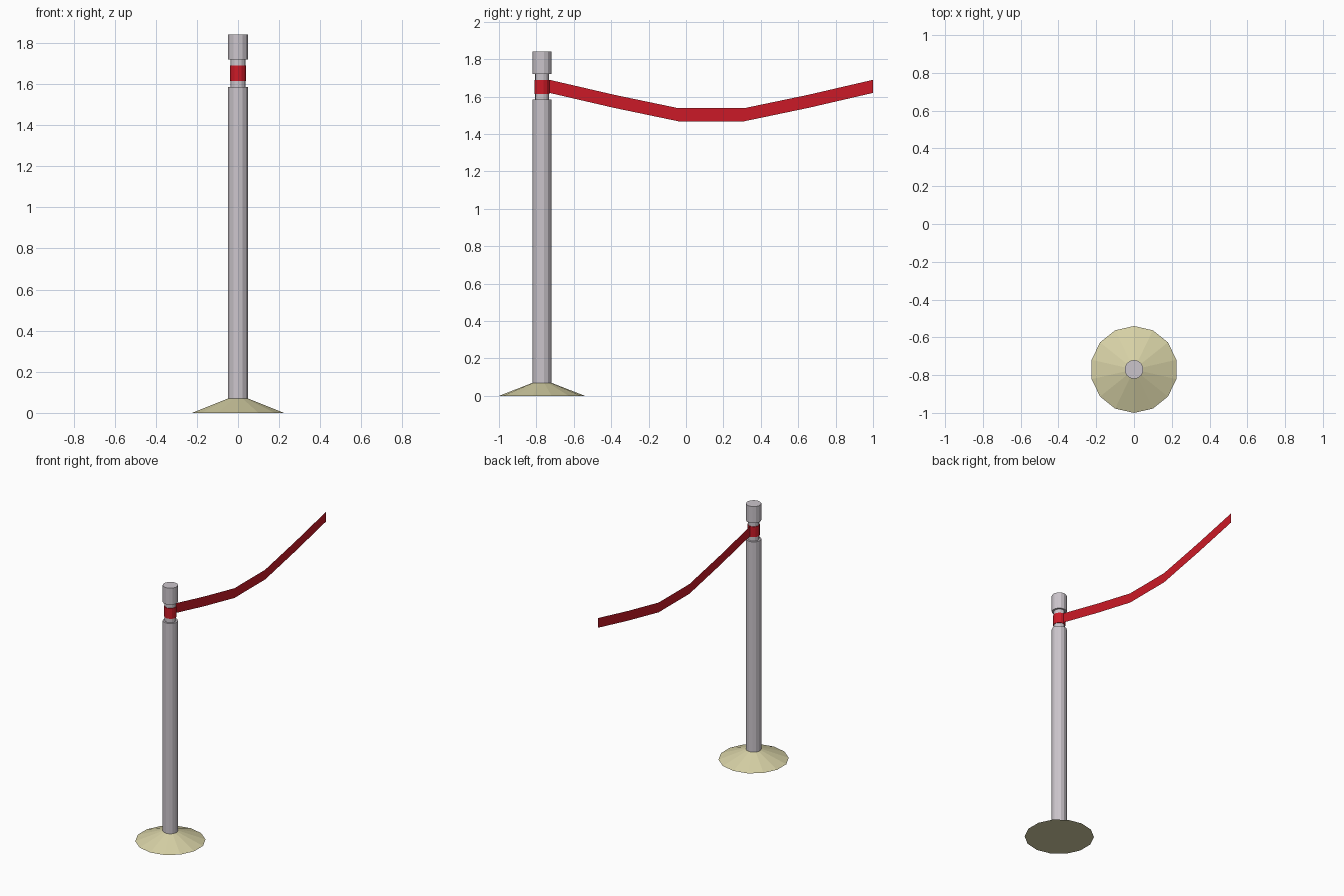
import bpy, bmesh, math

if "Cube" in bpy.data.objects:
    bpy.data.objects.remove(bpy.data.objects["Cube"])

POST_Y = -0.77
SIDES = 14


def material(name, rgb):
    m = bpy.data.materials.new(name)
    m.diffuse_color = (*rgb, 1)
    m.use_nodes = True
    m.node_tree.nodes["Principled BSDF"].inputs["Base Color"].default_value = m.diffuse_color
    return m


METAL = material("pale_metal", (0.60, 0.56, 0.60))
RED = material("red_fabric", (0.60, 0.01, 0.02))
CREAM = material("cream_base", (0.68, 0.64, 0.38))


def finish(name, bm, mat):
    me = bpy.data.meshes.new(name)
    bm.to_mesh(me)
    bm.free()
    me.materials.append(mat)
    ob = bpy.data.objects.new(name, me)
    bpy.context.collection.objects.link(ob)
    return ob


def turned(name, profile, mat, caps=True):
    """Faceted solid of revolution around the post axis from (radius, z) points."""
    bm = bmesh.new()
    rings = []
    for r, z in profile:
        angles = [math.pi / 2 + 2 * math.pi * i / SIDES for i in range(SIDES)]
        rings.append([bm.verts.new((r * math.cos(a), POST_Y + r * math.sin(a), z))
                      for a in angles])
    for low, high in zip(rings, rings[1:]):
        for i in range(SIDES):
            j = (i + 1) % SIDES
            bm.faces.new((low[i], low[j], high[j], high[i]))
    if caps:
        bm.faces.new(rings[0][::-1])
        bm.faces.new(rings[-1])
    return finish(name, bm, mat)


# Weighted foot
turned("base", [(0.23, 0), (0.05, 0.07)], CREAM)

# Post with narrow neck and wider cap
turned("post", [(0.05, 0.07), (0.05, 1.585), (0.037, 1.585),
                (0.037, 1.72), (0.05, 1.72), (0.05, 1.84)], METAL)

# Red sleeve around the neck
turned("belt_sleeve", [(0.037, 1.615), (0.041, 1.615), (0.041, 1.69), (0.037, 1.69)],
       RED, caps=False)

# Sagging belt: a thin vertical strip
belt_path = [(-0.73, 1.655), (-0.385, 1.575), (-0.04, 1.503),
             (0.31, 1.503), (0.655, 1.575), (1.0, 1.655)]
bm = bmesh.new()
pairs = [(bm.verts.new((0, y, z - 0.035)), bm.verts.new((0, y, z + 0.035)))
         for y, z in belt_path]
for (a, b), (c, d) in zip(pairs, pairs[1:]):
    bm.faces.new((a, c, d, b))
finish("belt", bm, RED)
